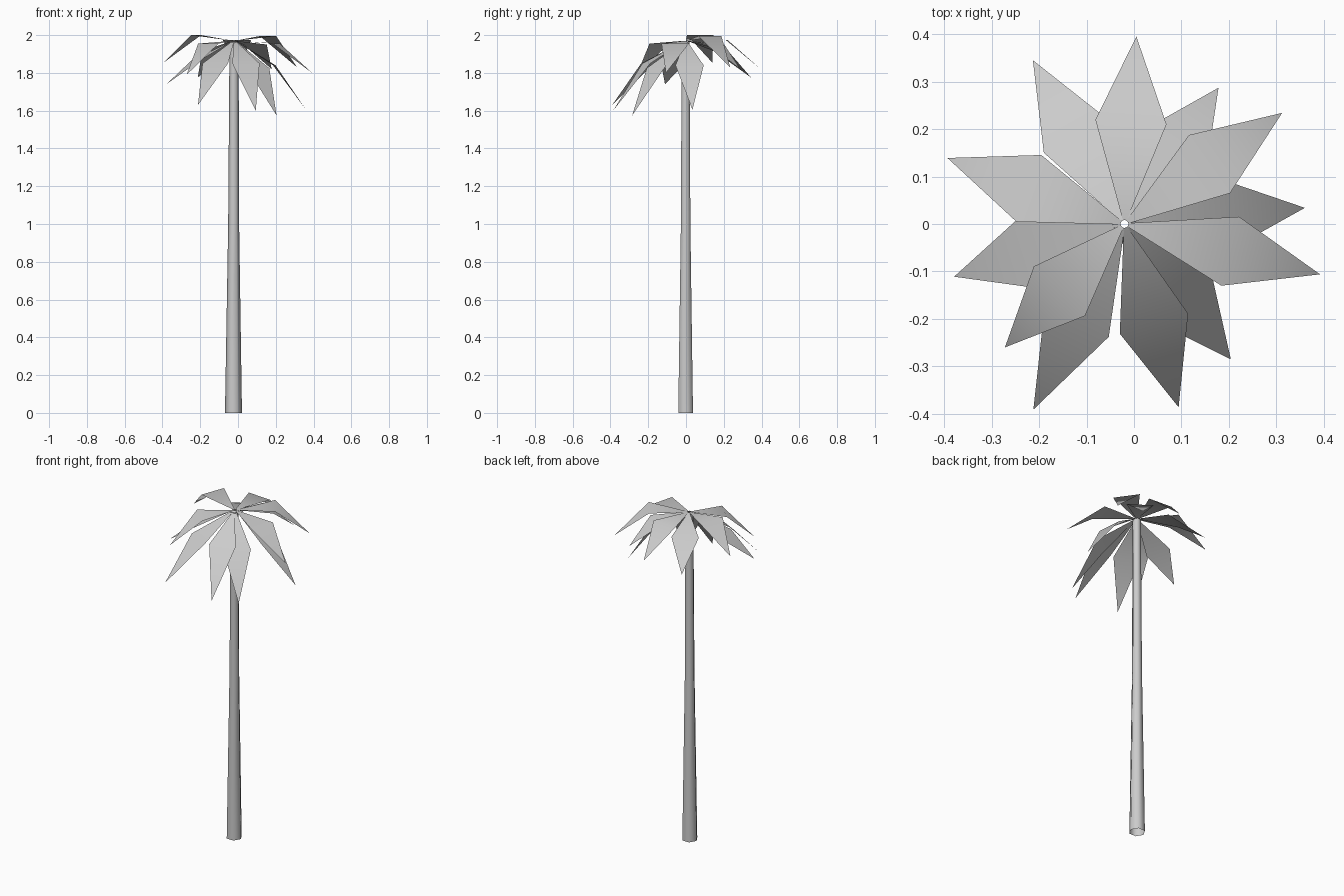
import bpy, bmesh, math
from mathutils import Vector

if "Cube" in bpy.data.objects:
    bpy.data.objects.remove(bpy.data.objects["Cube"])

grey = bpy.data.materials.new("light grey")
grey.diffuse_color = (0.6, 0.6, 0.6, 1)
grey.use_nodes = True
grey.node_tree.nodes["Principled BSDF"].inputs["Base Color"].default_value = grey.diffuse_color


def finish(name, bm):
    mesh = bpy.data.meshes.new(name)
    bm.to_mesh(mesh)
    bm.free()
    for p in mesh.polygons:
        p.use_smooth = True
    mesh.materials.append(grey)
    obj = bpy.data.objects.new(name, mesh)
    bpy.context.collection.objects.link(obj)
    return obj


# Trunk: tapered open hexagonal tube (height, radius, centre x, centre y)
bm = bmesh.new()
rings = []
for z, r, cx, cy in [(0, 0.045, -0.024, -0.002), (1.0, 0.029, -0.023, -0.002),
                     (1.965, 0.024, -0.021, -0.002)]:
    rings.append([bm.verts.new((cx + r * math.cos(i * math.pi / 3),
                                cy + r * math.sin(i * math.pi / 3), z))
                  for i in range(6)])
for a, b in zip(rings, rings[1:]):
    for i in range(6):
        j = (i + 1) % 6
        bm.faces.new((a[i], a[j], b[j], b[i]))
finish("trunk", bm)

# Fronds: tip x, y, z, then reach and height of the widest fold line
FRONDS = [
    (0.005, 0.395, 1.82, 0.215, 1.975),
    (0.178, 0.287, 1.82, 0.195, 1.95),
    (0.312, 0.234, 1.83, 0.219, 1.995),
    (0.360, 0.034, 1.605, 0.213, 1.84),
    (0.392, -0.106, 1.80, 0.230, 1.955),
    (0.204, -0.285, 1.575, 0.205, 1.825),
    (0.094, -0.386, 1.60, 0.219, 1.85),
    (-0.212, -0.391, 1.63, 0.228, 1.85),
    (-0.272, -0.260, 1.79, 0.197, 1.955),
    (-0.379, -0.111, 1.74, 0.215, 1.865),
    (-0.393, 0.139, 1.855, 0.215, 2.0),
    (-0.213, 0.345, 1.775, 0.214, 1.915),
]
CENTRE = Vector((-0.02, 0, 0))
HALF = 0.075
for n, (tx, ty, tz, reach, mz) in enumerate(FRONDS, 1):
    tip = Vector((tx, ty, 0))
    d = (tip - CENTRE).normalized()
    side = Vector((-d.y, d.x, 0))
    root = CENTRE + d * 0.008 + Vector((0, 0, 1.97))
    mid = CENTRE + d * reach + Vector((0, 0, mz))
    bm = bmesh.new()
    r0, r1, left, right, t = [bm.verts.new(p) for p in (
        root + side * 0.004, root - side * 0.004,
        mid + side * HALF, mid - side * HALF, tip + Vector((0, 0, tz)))]
    bm.faces.new((r0, r1, right, left))
    bm.faces.new((left, right, t))
    finish(f"frond_{n}", bm)
